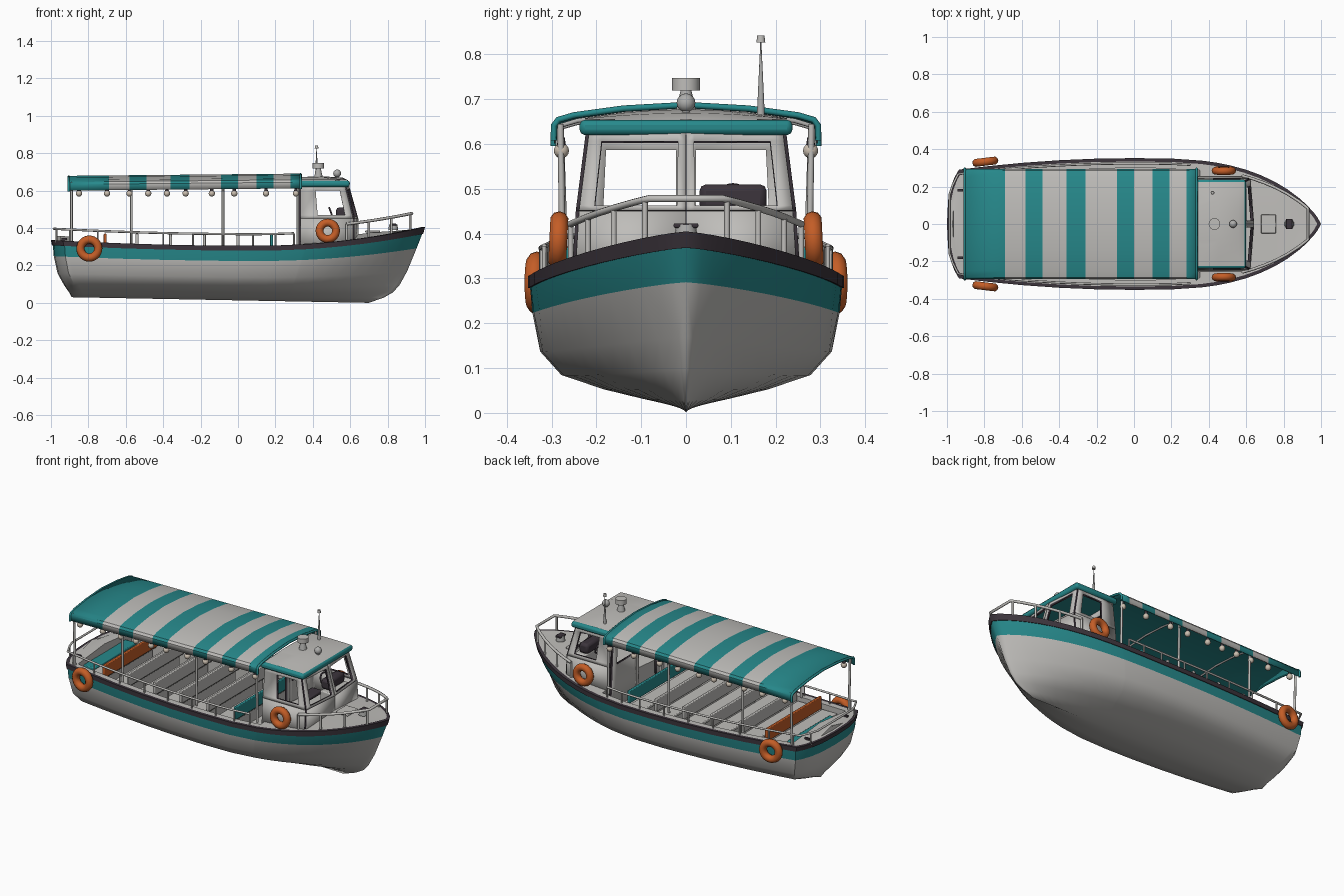
import bpy, bmesh, math
from mathutils import Vector

cube = bpy.data.objects.get("Cube")
if cube:
    bpy.data.objects.remove(cube, do_unlink=True)


def material(name, r, g, b):
    m = bpy.data.materials.new(name)
    m.use_nodes = True
    m.diffuse_color = (r, g, b, 1)
    m.node_tree.nodes["Principled BSDF"].inputs["Base Color"].default_value = (r, g, b, 1)
    return m


pale = material("pale grey paint", .52, .51, .49)
teal = material("teal paint", .02, .25, .26)
dark = material("dark rubber", .045, .035, .045)
orange = material("orange", .55, .11, .02)
metal = material("grey metal", .42, .42, .41)
cream = material("cream glass", .60, .52, .43)


def finish(ob, name, mats, angle=35):
    ob.name = name
    ob.data.materials.clear()
    for m in mats:
        ob.data.materials.append(m)
    bpy.ops.object.select_all(action='DESELECT')
    ob.select_set(True)
    bpy.context.view_layer.objects.active = ob
    if ob.type == 'CURVE':
        bpy.ops.object.convert(target='MESH')
    bpy.ops.object.shade_smooth_by_angle(angle=math.radians(angle))
    return bpy.context.object


def grid(name, rows, mats, pick, skip=(), angle=35):
    """Surface through rows of points; pick(i, j) gives the material slot."""
    bm = bmesh.new()
    v = [[bm.verts.new(p) for p in row] for row in rows]
    for i in range(len(rows) - 1):
        for j in range(len(rows[0]) - 1):
            if (i, j) not in skip:
                f = bm.faces.new((v[i][j], v[i + 1][j], v[i + 1][j + 1], v[i][j + 1]))
                f.material_index = pick(i, j)
    bmesh.ops.remove_doubles(bm, verts=bm.verts, dist=1e-4)
    me = bpy.data.meshes.new(name)
    bm.to_mesh(me)
    bm.free()
    ob = bpy.data.objects.new(name, me)
    bpy.context.collection.objects.link(ob)
    slots = [p.material_index for p in me.polygons]
    finish(ob, name, mats, angle)
    me.polygons.foreach_set("material_index", slots)
    return ob


def box(name, loc, size, mat, bevel=0.0):
    bpy.ops.mesh.primitive_cube_add(size=1, location=loc)
    ob = bpy.context.object
    ob.scale = size
    bpy.ops.object.transform_apply(location=False, rotation=False, scale=True)
    if bevel:
        b = ob.modifiers.new("soft edge", 'BEVEL')
        b.width, b.segments = bevel, 2
    return finish(ob, name, [mat])


def cone(name, loc, r1, r2, h, mat):
    bpy.ops.mesh.primitive_cone_add(vertices=16, radius1=r1, radius2=r2, depth=h, location=loc)
    return finish(bpy.context.object, name, [mat])


def ball(name, loc, r, mat):
    bpy.ops.mesh.primitive_uv_sphere_add(segments=12, ring_count=8, radius=r, location=loc)
    return finish(bpy.context.object, name, [mat], 60)


def torus(name, loc, rot, big, small, mat):
    bpy.ops.mesh.primitive_torus_add(location=loc, rotation=rot, major_radius=big,
                                     minor_radius=small, major_segments=28, minor_segments=10)
    return finish(bpy.context.object, name, [mat], 60)


def pipe(name, pts, r, mat):
    cu = bpy.data.curves.new(name, 'CURVE')
    cu.dimensions = '3D'
    cu.bevel_depth, cu.bevel_resolution, cu.use_fill_caps = r, 2, True
    sp = cu.splines.new('POLY')
    sp.points.add(len(pts) - 1)
    for p, co in zip(sp.points, pts):
        p.co = (*co, 1)
    ob = bpy.data.objects.new(name, cu)
    bpy.context.collection.objects.link(ob)
    return finish(ob, name, [mat], 60)


# Hull form: plan outline and sheer line
BEAM = .348


def plan(u, n=3, e=.8):
    stern = 1 - .2 * max(0, 1 - u / .5) ** 2
    corner = min(1, u / .03) ** .35
    bow = max(0, 1 - max(0, (u - .5) / .5) ** n) ** e
    return stern * corner * bow


def sheer(x):
    return .305 + .03 * max(0, (.1 - x) / 1.1) ** 2 + .1 * max(0, (x - .1) / .9) ** 2


def half_width(x):
    return BEAM * plan((x + 1) / 2)


# Hull levels: height share, width share, stern x, bow x, fullness, slot above
levels = [(0, 0, -.89, .70, 2.2, 0), (.07, .30, -.90, .78, 2.2, 0), (.14, .55, -.915, .83, 2.2, 0),
          (.24, .80, -.935, .865, 2.3, 0), (.42, .935, -.965, .905, 2.5, 0),
          (.72, .985, -.985, .955, 2.8, 1), (.91, 1, -.99, .985, 3, 2),
          (.91, 1.012, -.995, .99, 3, 2), (1, 1.012, -1, 1, 3, 2), (1, .96, -.985, .98, 3, 0)]
stations = [0, .003, .01, .02, .032, .045, .05] + [k / 10 for k in range(1, 7)]
stations += [.68, .685, .72, .76, .8, .84, .88, .91, .94, .96, .98, .99, 1]
rows = []
for f, w, xs, xb, n, slot in levels:
    row = []
    for u in stations:
        x = xs + (xb - xs) * u
        keel = .03 * (1 - u)
        top = sheer(-1 + 2 * u)
        row.append((x, BEAM * w * plan(u, n, .8 if n > 2.7 else 1), keel + f * (top - keel)))
    rows.append(row)
# Side deck, seating well and cambered foredeck
FLOOR = .2
for w, sunk, camber in ((.86, False, 0), (.86, True, 0), (0, True, .025)):
    row = []
    for u in stations:
        x = -.97 + 1.93 * u
        z = FLOOR if sunk and .05 <= u <= .68 else sheer(x) + camber * min(1, (1 - u) * 8)
        row.append((x, BEAM * w * plan(u), z))
    rows.append(row)
slots = [l[5] for l in levels] + [0, 0, 0]
hull = grid("hull_and_deck", rows, [pale, teal, dark], lambda i, j: slots[i])
mir = hull.modifiers.new("mirror", 'MIRROR')
mir.use_axis = (False, True, False)

# Striped canopy with teal lining
cuts = [-.91, -.69, -.58, -.49, -.36, -.26, -.09, 0, .10, .19, .28, .34]
half = [(.295, .612), (.295, .645), (.285, .658), (.25, .668), (.14, .683)]
section = [(-y, z) for y, z in half] + [(0, .691)] + [(y, z) for y, z in reversed(half)]


def tilt(x):
    return .012 * (x - .33) / 1.24


rows = [[(x, y, z + tilt(x)) for y, z in section] for x in cuts]
canopy = grid("striped_canopy", rows, [pale, teal, teal], lambda i, j: 1 - i % 2)
sol = canopy.modifiers.new("thickness", 'SOLIDIFY')
sol.thickness, sol.offset, sol.material_offset = .007, -1, 1
for x in (-.905, .335):
    pipe("canopy_end_trim", [(x, y, z + tilt(x) - .004) for y, z in section], .007, teal)
for x in (-.57, -.08):
    pipe("canopy_hoop", [(x, y * .97, z + tilt(x) - .012) for y, z in section], .005, metal)

# Canopy posts and hanging lamps
for s in (-1, 1):
    for x in (-.89, -.57, -.08, .32):
        y = min(.275, half_width(x) * .92)
        pipe("canopy_post", [(x, s * y, sheer(x)), (x, s * .28, .645)], .007, pale)
    for x in (-.85, -.70, -.58, -.48, -.38, -.28, -.14, -.02, .15, .31):
        ball("lamp_bulb", (x, s * .278, .585), .017, cream)
        cone("lamp_cap", (x, s * .278, .607), .010, .007, .018, dark)


# Deck rails
def rail(name, xs, inset, height, posts, r):
    side = [Vector((x, half_width(x) * inset, sheer(x) + height)) for x in xs]
    flip = [Vector((p.x, -p.y, p.z)) for p in side]
    pipe(name, list(reversed(flip)) + side, r, pale)
    for x in posts:
        for s in (-1, 1):
            y, z = s * half_width(x) * inset, sheer(x)
            pipe(name + "_post", [(x, y, z - .01), (x, y, z + height)], r * .8, pale)


rail("side_rail", [-.985, -.97, -.94, -.9] + [-.8 + .1 * k for k in range(12)], .93, .062,
     [-.97, -.9, -.75, -.57, -.4, -.24, -.08, .08, .2, .3], .006)
rail("bow_rail", [.93, .91, .88, .82, .76, .7, .64, .58], .88, .088, [.58, .7, .82, .92], .008)

# Benches with backs
for k, x in enumerate((-.72, -.55, -.37, -.19, -.01, .17)):
    w = half_width(x) * 1.66
    box("bench_seat", (x - .05, 0, .285), (.10, w, .018), pale, .004)
    box("bench_base", (x - .045, 0, .24), (.06, w * .94, .08), pale)
    box("bench_back", (x + .01, 0, .332), (.016, w, .075),
        orange if k == 0 else teal if k == 5 else pale, .004)
box("stern_seat", (-.85, 0, .29), (.08, .40, .03), teal, .005)


# Cabin walls with open windows
def wall(name, corners, us, vs, holes):
    bl, br, tr, tl = map(Vector, corners)
    pts = [[bl.lerp(br, u).lerp(tl.lerp(tr, u), v) for v in vs] for u in us]
    ob = grid(name, pts, [pale, dark], lambda i, j: 0, holes)
    so = ob.modifiers.new("thickness", 'SOLIDIFY')
    so.thickness, so.offset, so.material_offset_rim = .016, 0, 1


TOP, SILL, BASE = .63, .45, .29
AFT, FORE, NOSE = .335, .615, .635
for s in (-1, 1):
    side = "left" if s > 0 else "right"
    low, mid, high = .248, .238, .215
    wall(side + "_cabin_side", [(AFT, s * low, BASE), (FORE, s * low, BASE),
                                (FORE, s * mid, SILL), (AFT, s * mid, SILL)], (0, 1), (0, 1), ())
    wall(side + "_window_wall", [(AFT, s * mid, SILL), (FORE, s * mid, SILL),
                                 (.57, s * high, TOP), (AFT, s * high, TOP)],
         (0, .33, .86, 1), (0, .1, .84, 1), {(1, 1)})
    wall(side + "_cabin_front", [(NOSE, 0, BASE), (FORE, s * low, BASE),
                                 (FORE, s * mid, SILL), (NOSE, 0, SILL)], (0, 1), (0, 1), ())
    wall(side + "_windscreen", [(NOSE, 0, SILL), (FORE, s * mid, SILL),
                                (.57, s * high, TOP), (.585, 0, TOP)],
         (0, .08, .86, 1), (0, .06, .86, 1), {(1, 1)})
    holes = {(1, 2)} if s > 0 else {(1, 0), (1, 1), (1, 2)}
    wall(side + "_cabin_back", [(AFT, 0, FLOOR), (AFT, s * .24, FLOOR),
                                (AFT, s * high, TOP), (AFT, 0, TOP)],
         (0, .1, .82, 1), (0, .3, .58, .9, 1), holes)

# Cabin roof: teal rim with a cambered grey top
box("roof_rim", (.455, 0, .637), (.285, .475, .034), teal, .012)
ys = [-.225 + .045 * k for k in range(11)]
crown = [[(x, y, .655 + h * (1 - (y / .24) ** 2)) for y in ys]
         for x, h in ((.325, 0), (.34, .018), (.45, .022), (.56, .014), (.59, 0))]
grid("roof_top", crown, [pale], lambda i, j: 0)

# Helm
box("helm_console", (.57, .10, .38), (.07, .18, .14), pale, .006)
box("instrument_panel", (.555, .105, .48), (.06, .15, .06), dark, .015)
torus("steering_wheel", (.50, .105, .475), (0, math.radians(70), 0), .035, .005, dark)
box("helm_seat", (.41, .105, .36), (.07, .12, .02), dark, .006)

# Roof fittings
cone("radar_base", (.43, 0, .69), .026, .012, .06, metal)
cone("radar_dome", (.43, 0, .733), .031, .031, .028, pale)
ball("searchlight", (.53, 0, .692), .021, metal)
cone("searchlight_foot", (.53, 0, .668), .012, .008, .03, metal)
cone("aerial", (.42, .167, .735), .009, .002, .15, metal)
pipe("aerial_tip_rod", [(.42, .167, .80), (.42, .167, .835)], .0015, metal)
cone("aerial_tip", (.42, .167, .834), .010, .008, .016, pale)

# Foredeck fittings
cone("windlass", (.83, 0, .405), .026, .022, .03, metal)
box("windlass_top", (.83, 0, .418), (.035, .055, .01), dark, .003)
box("deck_hatch", (.72, 0, .382), (.08, .10, .012), pale, .004)
for s in (-1, 1):
    box("stern_cleat", (-.93, s * .18, .34), (.03, .012, .012), dark)

# Life rings
for s in (-1, 1):
    torus("stern_life_ring", (-.795, s * .333, .29), (math.pi / 2, 0, s * .12), .048, .022, orange)
    torus("cabin_life_ring", (.48, s * .285, .385), (math.pi / 2 + s * .05, 0, 0), .044, .021, orange)
